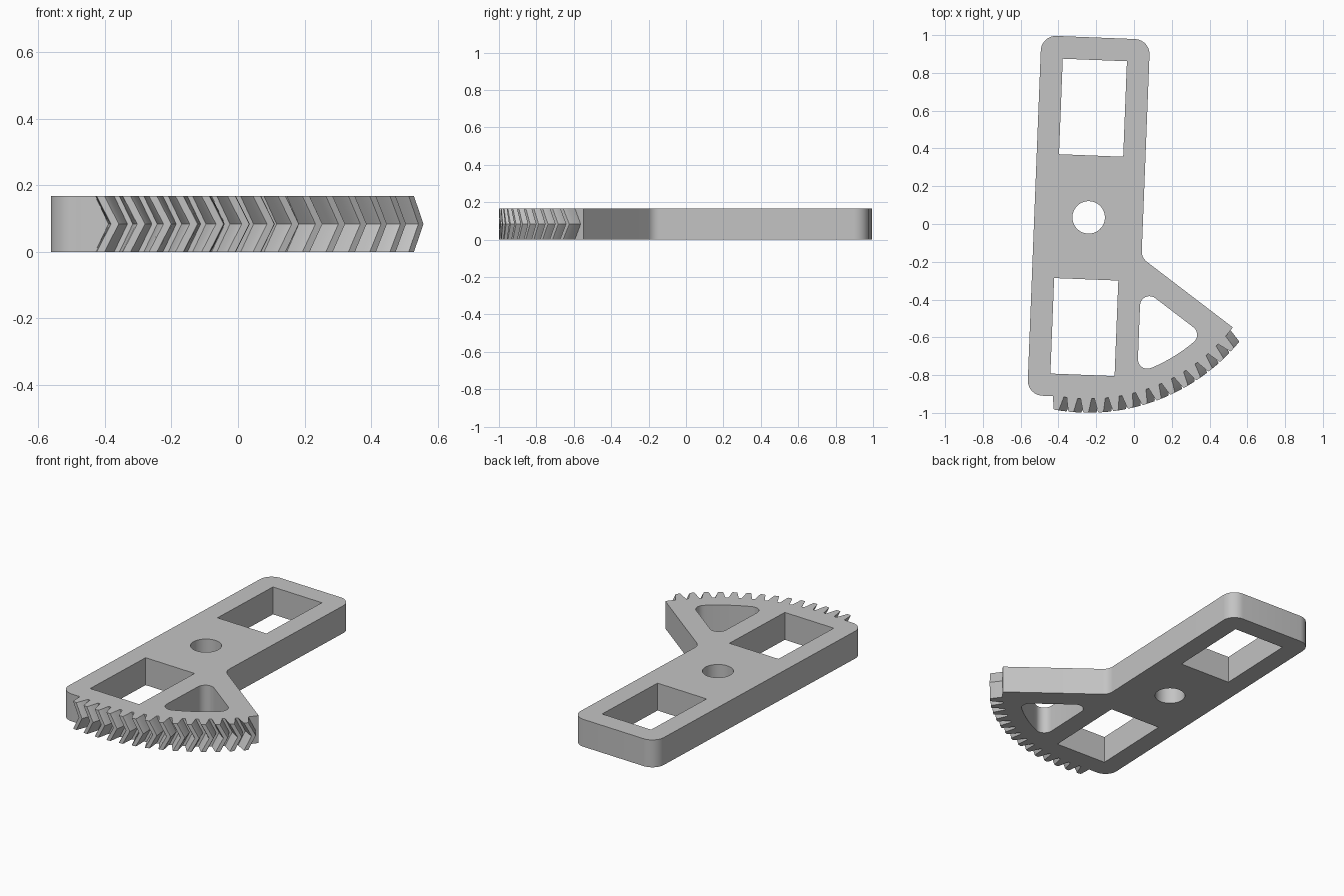
import bpy, bmesh
from math import sin, cos, radians, degrees, atan2, sqrt

cube = bpy.data.objects.get("Cube")
if cube:
    bpy.data.objects.remove(cube, do_unlink=True)

HEIGHT = 0.167
PIVOT = (-0.24, 0.035, 0)
TILT = radians(-2.25)
HALF_W, HALF_L = 0.288, 0.953
ROOT = 0.96
ARM = 35.1                      # angle of the sector's straight edge below +x
SA, CA = sin(radians(ARM)), cos(radians(ARM))

grey = bpy.data.materials.new("plain_grey")
grey.use_nodes = True
grey.diffuse_color = (0.55, 0.55, 0.55, 1)
grey.node_tree.nodes["Principled BSDF"].inputs["Base Color"].default_value = (0.55, 0.55, 0.55, 1)


def arc(x, y, r, start, end, n=10):
    angles = [radians(start + (end - start) * i / n) for i in range(n + 1)]
    return [(x + r * cos(a), y + r * sin(a)) for a in angles]


def rect(x0, x1, y0, y1):
    return [(x0, y0), (x1, y0), (x1, y1), (x0, y1)]


def add_object(name, mesh):
    obj = bpy.data.objects.new(name, mesh)
    bpy.context.collection.objects.link(obj)
    obj.location = PIVOT
    obj.rotation_euler.z = TILT
    mesh.materials.clear()
    mesh.materials.append(grey)
    return obj


def plate(name, loops):
    """Extrude an outline with holes into a solid plate standing on z = 0."""
    curve = bpy.data.curves.new(name + "_outline", "CURVE")
    curve.dimensions = "2D"
    curve.fill_mode = "BOTH"
    curve.extrude = HEIGHT / 2
    for loop in loops:
        spline = curve.splines.new("POLY")
        spline.points.add(len(loop) - 1)
        for point, (x, y) in zip(spline.points, loop):
            point.co = (x, y, 0, 1)
        spline.use_cyclic_u = True
    helper = bpy.data.objects.new(name + "_outline", curve)
    bpy.context.collection.objects.link(helper)
    bpy.context.view_layer.update()
    graph = bpy.context.evaluated_depsgraph_get()
    mesh = bpy.data.meshes.new_from_object(helper.evaluated_get(graph))
    bpy.data.objects.remove(helper, do_unlink=True)
    bm = bmesh.new()
    bm.from_mesh(mesh)
    bmesh.ops.remove_doubles(bm, verts=bm.verts, dist=1e-5)
    bmesh.ops.translate(bm, verts=bm.verts, vec=(0, 0, HEIGHT / 2))
    bmesh.ops.recalc_face_normals(bm, faces=bm.faces)
    bm.to_mesh(mesh)
    bm.free()
    return add_object(name, mesh)


# Outer outline: toothed sector, inner fillet, then the long rounded bar
fillet = 0.07
reach = (HALF_W + fillet - fillet * SA) / CA
fx, fy = HALF_W + fillet, -reach * SA + fillet * CA
corner = 0.08
cx, cy = HALF_W - corner, HALF_L - corner
sector_start = degrees(atan2(-HALF_L, -sqrt(ROOT ** 2 - HALF_L ** 2)))
outline = arc(0, 0, ROOT, sector_start, -ARM, 60)
outline += arc(fx, fy, fillet, -90 - ARM, -180)
outline += arc(cx, cy, corner, 0, 90)
outline += arc(-cx, cy, corner, 90, 180)
outline += arc(-cx, -cy, corner, 180, 270)

# Rounded three-sided opening in the sector
r, rim = 0.05, 0.863
x, depth, inner = 0.29 + r, 0.126 + r, rim - r
along = sqrt(inner ** 2 - depth ** 2)
top = (x, (-depth - x * SA) / CA)
tip = (along * CA - depth * SA, -along * SA - depth * CA)
low = (x, -sqrt(inner ** 2 - x ** 2))
low_angle = degrees(atan2(low[1], low[0]))
tip_angle = degrees(atan2(tip[1], tip[0]))
opening = arc(*low, r, -180, low_angle)
opening += arc(0, 0, rim, low_angle, tip_angle, 16)[1:-1]
opening += arc(*tip, r, tip_angle, 90 - ARM)
opening += arc(*top, r, 90 - ARM, 180)

body = plate("sector_arm", [
    outline,
    opening,
    arc(0, 0, 0.086, 0, 360, 48)[:-1],
    rect(-0.17, 0.17, 0.328, 0.834),
    rect(-0.17, 0.17, -0.834, -0.328),
])

# Herringbone teeth: each profile is swept sideways at mid height
TEETH, FIRST, LAST, SWEEP = 14, -97.35, -40.4, 2.4
half_profile = [(0.95, 1.75), (0.962, 1.7), (1.0, 1.2), (1.027, 0.85), (1.034, 0.65)]
profile = [(rad, -a) for rad, a in half_profile]
profile += [(rad, a) for rad, a in reversed(half_profile)]
bm = bmesh.new()
for i in range(TEETH):
    centre = FIRST + (LAST - FIRST) * i / (TEETH - 1)
    rings = []
    for z, shift in ((0, 0), (HEIGHT / 2, SWEEP), (HEIGHT, 0)):
        ring = []
        for rad, a in profile:
            angle = radians(centre + shift + a)
            ring.append(bm.verts.new((rad * cos(angle), rad * sin(angle), z)))
        rings.append(ring)
    count = len(profile)
    for lower, upper in zip(rings, rings[1:]):
        for j in range(count):
            k = (j + 1) % count
            bm.faces.new((lower[j], lower[k], upper[k], upper[j]))
    bm.faces.new(rings[0][::-1])
    bm.faces.new(rings[-1])
bmesh.ops.recalc_face_normals(bm, faces=bm.faces)
tooth_mesh = bpy.data.meshes.new("gear_teeth")
bm.to_mesh(tooth_mesh)
bm.free()
teeth = add_object("gear_teeth", tooth_mesh)

# Smooth the rounded walls and keep the edges crisp
for obj in (body, teeth):
    bpy.ops.object.select_all(action="DESELECT")
    obj.select_set(True)
    bpy.context.view_layer.objects.active = obj
    bpy.ops.object.shade_smooth_by_angle(angle=radians(28))
